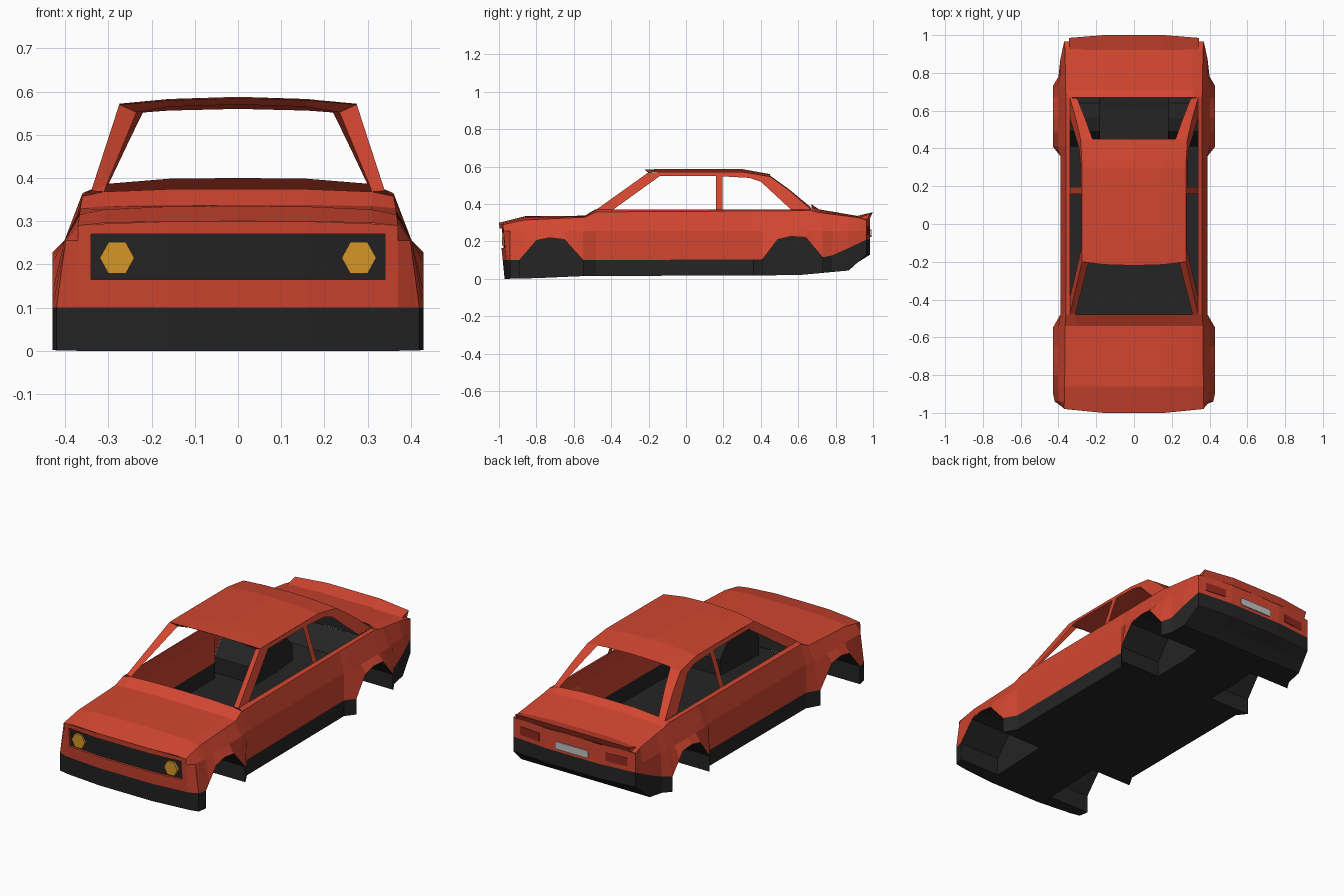
import bpy, bmesh, math

if "Cube" in bpy.data.objects:
    bpy.data.objects.remove(bpy.data.objects["Cube"])

def material(name, rgb):
    m = bpy.data.materials.new(name)
    m.diffuse_color = (*rgb, 1)
    m.use_nodes = True
    m.node_tree.nodes["Principled BSDF"].inputs["Base Color"].default_value = m.diffuse_color
    return m

RED = material("red paint", (0.645, 0.061, 0.03))
BLACK = material("black trim", (0.018, 0.018, 0.018))
AMBER = material("amber lamp", (0.67, 0.305, 0.021))
GREY = material("pale plate", (0.55, 0.55, 0.55))
DARK = material("dark red lamp", (0.30, 0.022, 0.014))

def build(name, polys, mats=(RED,), mirror=True):
    """polys: list of points, or (material index, points); mirrored over x."""
    bm = bmesh.new()
    for p in polys:
        mi, pts = p if isinstance(p, tuple) else (0, p)
        sides = (1, -1) if mirror else (1,)
        for s in sides:
            ring = pts if s == 1 else pts[::-1]
            f = bm.faces.new([bm.verts.new((s * x, y, z)) for x, y, z in ring])
            f.material_index = mi
    bmesh.ops.remove_doubles(bm, verts=bm.verts, dist=0.0005)
    bmesh.ops.recalc_face_normals(bm, faces=bm.faces)
    me = bpy.data.meshes.new(name)
    bm.to_mesh(me)
    bm.free()
    for m in mats:
        me.materials.append(m)
    ob = bpy.data.objects.new(name, me)
    bpy.context.collection.objects.link(ob)
    return ob

def lerp(table, y, col):
    for a, b in zip(table, table[1:]):
        if y <= b[0]:
            t = (y - a[0]) / (b[0] - a[0])
            return a[col] + (b[col] - a[col]) * t
    return table[-1][col]

def strips(rows):
    """Quads between neighbouring rows of points."""
    return [[a[i], a[i + 1], b[i + 1], b[i]]
            for a, b in zip(rows, rows[1:]) for i in range(len(a) - 1)]

# Profiles: (y, half width, paint edge height), (y, belt x, belt z, centre z), (y, floor z)
LOW = [(-.98, .37, .10), (-.94, .42, .10), (-.89, .43, .10), (-.80, .43, .205), (-.73, .43, .22),
       (-.65, .43, .21), (-.55, .43, .10), (-.48, .39, .10), (.36, .39, .105), (.41, .43, .105),
       (.49, .43, .21), (.56, .43, .227), (.64, .43, .222), (.73, .43, .115), (.78, .40, .125),
       (.87, .39, .165), (.965, .37, .21)]
TOP = [(-.98, .37, .29, .30), (-.86, .367, .315, .335), (-.54, .365, .33, .338),
       (-.48, .36, .358, .375), (.67, .36, .365, .40), (.71, .362, .355, .372),
       (.92, .365, .328, .336), (.965, .37, .315, .322)]
BELLY = [(-.98, 0), (-.80, .004), (-.55, .015), (.60, .02), (.87, .045), (.965, .13)]
ARCHES = [(-.89, -.55), (.41, .73)]
WELL_X = .18
YS = sorted({r[0] for r in LOW + TOP + BELLY})

def bow(x):
    return .02 * (1 - min(1, max(0, (abs(x) - .16) / .21)))

def front_y(x, z):
    return -(.96 + .1 * (z - .1) + bow(x))

def rear_y(x, z):
    return .965 + bow(x)

def P(x, y, z):
    # end stations follow the bowed nose and tail
    if y == YS[0]:
        y = front_y(x, z)
    elif y == YS[-1]:
        y = rear_y(x, z)
    return (x, y, z)

def in_arch(a, b):
    return any(a >= s - 1e-6 and b <= e + 1e-6 for s, e in ARCHES)

# Body sides with flares, black sills and floor
sides, floor = [], []
for a, b in zip(YS, YS[1:]):
    sec = []
    for y in (a, b):
        xl, zl, zb = lerp(LOW, y, 1), lerp(LOW, y, 2), lerp(BELLY, y, 1)
        xm = min(.39, xl) + .3 * max(0, xl - .39)
        sec.append([P(xl, y, zb), P(xl, y, zl), P(xm, y, .255),
                    P(lerp(TOP, y, 1), y, lerp(TOP, y, 2)), P(WELL_X, y, zb), P(0, y, zb)])
    s, t = sec
    for i in range(3):
        if i or not in_arch(a, b):
            sides.append((0 if i else 1, [s[i], s[i + 1], t[i + 1], t[i]]))
    floor.append([s[4], s[5], t[5], t[4]])
    if not in_arch(a, b):
        floor.append([s[0], s[4], t[4], t[0]])
build("body_sides", sides, (RED, BLACK))
build("floor_pan", floor, (BLACK,))

# Wheel wells: arch strip plus inner wall
wells = []
for s, e in ARCHES:
    path = [(y, lerp(LOW, y, 2)) for y in YS if s <= y <= e]
    inner = path
    path = [(s, lerp(BELLY, s, 1))] + path + [(e, lerp(BELLY, e, 1))]
    wells += strips([[(.429, y, z), (WELL_X, y, z)] for y, z in path])
    wells += strips([[(WELL_X, y, z), (WELL_X, y, lerp(BELLY, y, 1))] for y, z in inner])
build("wheel_wells", wells, (BLACK,))

# Bonnet and boot lid
def top_row(y):
    xt, zt, zc = (lerp(TOP, y, i) for i in (1, 2, 3))
    return [P(x, y, zt + (zc - zt) * f) for x, f in ((xt, 0), (.31, .6), (.16, .95), (0, 1))]
build("bonnet", strips([top_row(r[0]) for r in TOP[:4]]))
build("boot_lid", strips([top_row(r[0]) for r in TOP[4:]]))

# Nose with recessed grille
cols = [0, .16, .34, .37]
def nose_row(z):
    return [(x, front_y(x, z), z) for x in cols]
top = [(x, front_y(x, z), z) for x, z in ((0, .30), (.16, .2995), (.34, .293), (.37, .29))]
rows = [nose_row(z) for z in (0, .10, .165, .27)] + [top]
nose = []
for k, q in enumerate(strips(rows)):
    r, c = divmod(k, 3)
    if not (r == 2 and c < 2):
        nose.append((1 if r == 0 else 0, q))
loop = [(0, .165), (.16, .165), (.34, .165), (.34, .27), (.16, .27), (0, .27)]
nose += strips([[(x, front_y(x, z) + d, z) for d in (0, .012)] for x, z in loop])
build("nose", nose, (RED, BLACK))
build("grille", strips([[(x, front_y(x, z) + .012, z) for x in cols[:3]] for z in (.165, .27)]), (BLACK,))

# Hexagonal headlights
lamps = []
hexa = [(.28 + .04 * math.cos(i * math.pi / 3), .215 + .042 * math.sin(i * math.pi / 3)) for i in range(6)]
yf = front_y(.28, .215)
lamps.append([(x, yf - .003, z) for x, z in hexa])
lamps += strips([[(x, yf - .003, z), (x, yf + .014, z)] for x, z in hexa + hexa[:1]])
build("headlights", lamps, (AMBER,))

# Tail panel
tail = strips([[(x, rear_y(x, z), z + (.007 * (1 - x / .37) if z > .3 else 0)) for x in (0, .16, .37)]
               for z in (.13, .21, .315)])
build("tail_panel", [(1 if k < 2 else 0, q) for k, q in enumerate(tail)], (RED, BLACK))

def plate(name, pts, mat, mirror=True, out=.006):
    face = [(x, rear_y(x, z) + out, z) for x, z in pts]
    back = [(x, rear_y(x, z), z) for x, z in pts]
    rim = strips([[f, b] for f, b in zip(face + face[:1], back + back[:1])])
    build(name, [face] + rim, (mat,), mirror)
plate("tail_lamps", [(.20, .235), (.325, .235), (.325, .28), (.20, .28)], DARK, out=.003)
plate("number_plate", [(-.09, .225), (.09, .225), (.10, .232), (.10, .258), (.09, .265),
                       (-.09, .265), (-.10, .258), (-.10, .232)], GREY, False)

# Boot spoiler
sp = []
for x, tip, d in ((0, 1.0, 0), (.16, 1.0, 0), (.345, .985, -.010)):
    sp.append([(x, .92, .338 + d), (x, tip, .357 + d), (x, tip - .02, .318 + d), (x, .92, .338 + d)])
build("spoiler", strips(sp) + [sp[-1][:3]])

# Cabin sides: pillars and rails on a leaning plane
def lean(y, z):
    return (.34 - (z - .37) * .325, y, z)
panels = [
    [(-.48, .37), (-.39, .37), (-.14, .55), (-.20, .57)],               # front pillar
    [(-.20, .57), (-.14, .55), (.16, .55), (.195, .548), (.34, .54), (.30, .572)],
    [(.16, .37), (.195, .37), (.195, .548), (.16, .55)],                # centre pillar
    [(.30, .572), (.34, .54), (.40, .52), (.45, .547)],                 # rear pillar
    [(.45, .547), (.40, .52), (.47, .455), (.55, .475)],
    [(.55, .475), (.47, .455), (.56, .372), (.67, .37)],
]
cabin = [[lean(*p) for p in panel] for panel in panels]
cabin.append([(.36, -.48, .358), (.36, .67, .365), lean(.67, .37), lean(-.48, .37)])
build("cabin_sides", cabin)

# Windscreen and rear window frames
screen = strips([[lean(-.48, .37), lean(-.20, .57)],
                 [(.305, -.46, .382), (.235, -.185, .552)]])
screen += strips([[(.275, -.20, .57), (.16, -.215, .58), (0, -.22, .585)],
                  [(.235, -.185, .552), (.16, -.19, .565), (0, -.195, .57)]])
screen.append([lean(-.48, .37), (.305, -.46, .382), (.31, -.48, .368)])
build("windscreen_frame", screen)
build("rear_window_frame", strips([
    [lean(.67, .37), (.30, .665, .385)],
    [lean(.55, .475), (.255, .55, .48)],
    [lean(.45, .547), (.22, .45, .552)]]))

# Roof
roof = []
for y, ze, zc in ((-.20, .57, .585), (-.10, .571, .588), (.30, .572, .587), (.45, .547, .56)):
    yc = y - .02 if y < -.15 else y
    roof.append([lean(y, ze), (.16, yc + .005 * (y < -.15), ze + .7 * (zc - ze)), (0, yc, zc)])
build("roof", strips(roof))
